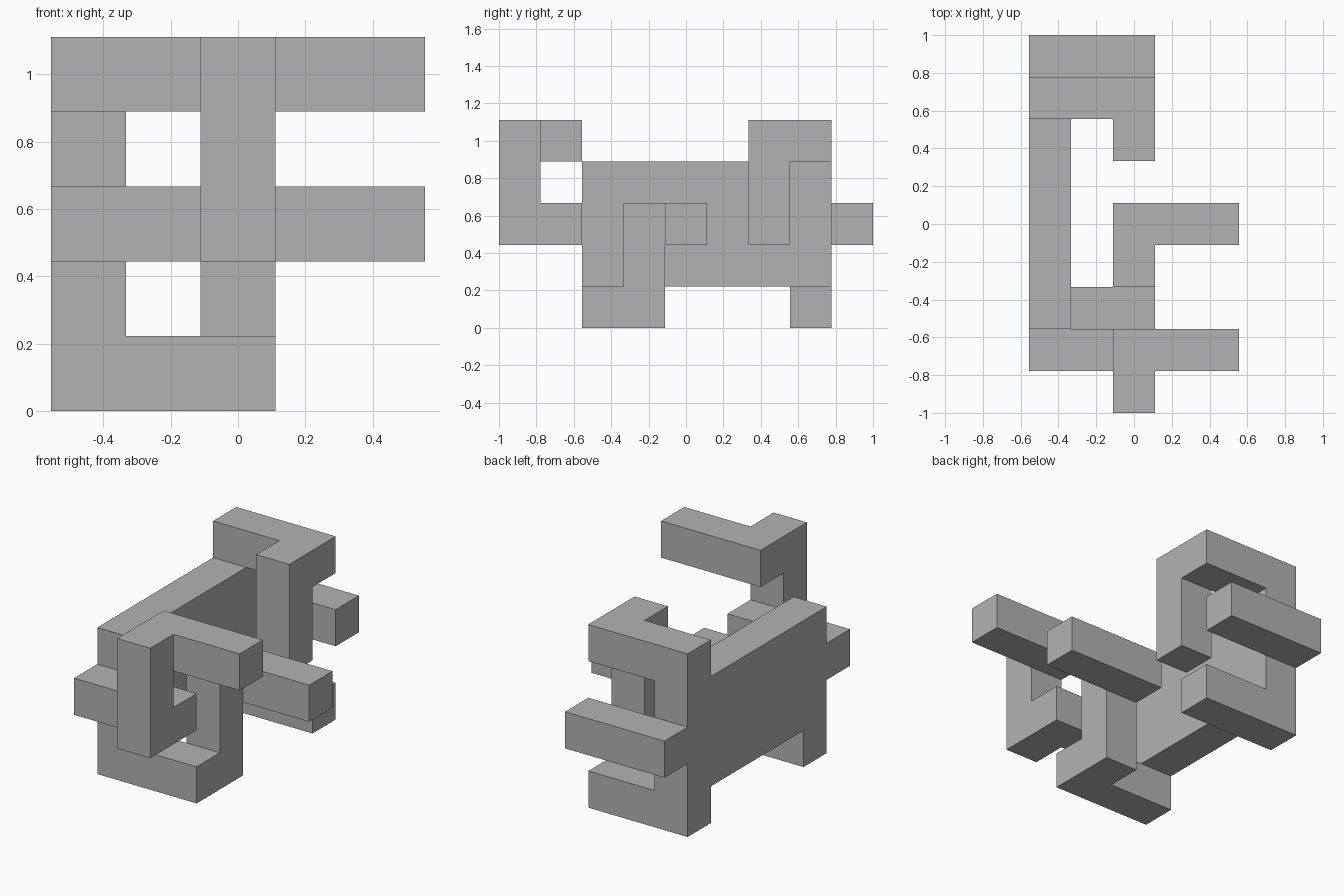
import bpy, bmesh
from itertools import product
from mathutils import Vector

cube = bpy.data.objects.get("Cube")
if cube:
    bpy.data.objects.remove(cube, do_unlink=True)

UNIT = 2 / 9                      # one block of the grid
ORIGIN = Vector((-2.5, -4.5, 0))  # grid corner, in blocks

# Square bars on the grid: (first block, last block) as x, y, z
BARS = {
    "wall": ((0, 2, 1), (0, 7, 3)),
    # front bracket
    "front_foot": ((0, 2, 0), (2, 2, 0)),
    "foot_return": ((2, 3, 0), (2, 3, 0)),
    "inner_post": ((2, 3, 1), (2, 3, 2)),
    "inner_return": ((2, 4, 2), (2, 4, 2)),
    "inner_arm": ((3, 4, 2), (4, 4, 2)),
    # front hook
    "hook_base": ((0, 1, 2), (2, 1, 2)),
    "hook_post": ((2, 0, 2), (2, 0, 4)),
    "hook_arm": ((2, 1, 4), (4, 1, 4)),
    # rear arms
    "rear_foot": ((0, 7, 0), (2, 7, 0)),
    "rear_bar": ((0, 8, 2), (2, 8, 2)),
    "rear_top": ((0, 7, 4), (2, 7, 4)),
    "rear_post": ((2, 6, 2), (2, 6, 4)),
}

solid = set()
for lo, hi in BARS.values():
    solid.update(product(*(range(a, b + 1) for a, b in zip(lo, hi))))

# Skin the joined bars with their outer faces only
bm = bmesh.new()
for cell in solid:
    for axis, side in product(range(3), (-1, 1)):
        normal = Vector((0, 0, 0))
        normal[axis] = side
        if tuple(int(c + n) for c, n in zip(cell, normal)) in solid:
            continue
        u = Vector((0, 0, 0))
        u[(axis + 1) % 3] = 0.5
        v = normal.cross(u)
        centre = Vector(cell) + Vector((0.5, 0.5, 0.5)) + normal / 2 + ORIGIN
        corners = (-u - v, u - v, u + v, v - u)
        bm.faces.new([bm.verts.new((centre + c) * UNIT) for c in corners])

# Weld and merge flat areas into single clean faces
bmesh.ops.remove_doubles(bm, verts=bm.verts[:], dist=0.001)
bmesh.ops.dissolve_limit(bm, angle_limit=0.01, verts=bm.verts[:], edges=bm.edges[:])
bmesh.ops.recalc_face_normals(bm, faces=bm.faces[:])

mesh = bpy.data.meshes.new("interlocking_block")
bm.to_mesh(mesh)
bm.free()
block = bpy.data.objects.new("interlocking_block", mesh)
bpy.context.collection.objects.link(block)

# Plain grey
grey = bpy.data.materials.new("plain_grey")
grey.use_nodes = True
colour = (0.45, 0.45, 0.45, 1)
grey.diffuse_color = colour
grey.node_tree.nodes["Principled BSDF"].inputs["Base Color"].default_value = colour
mesh.materials.append(grey)
